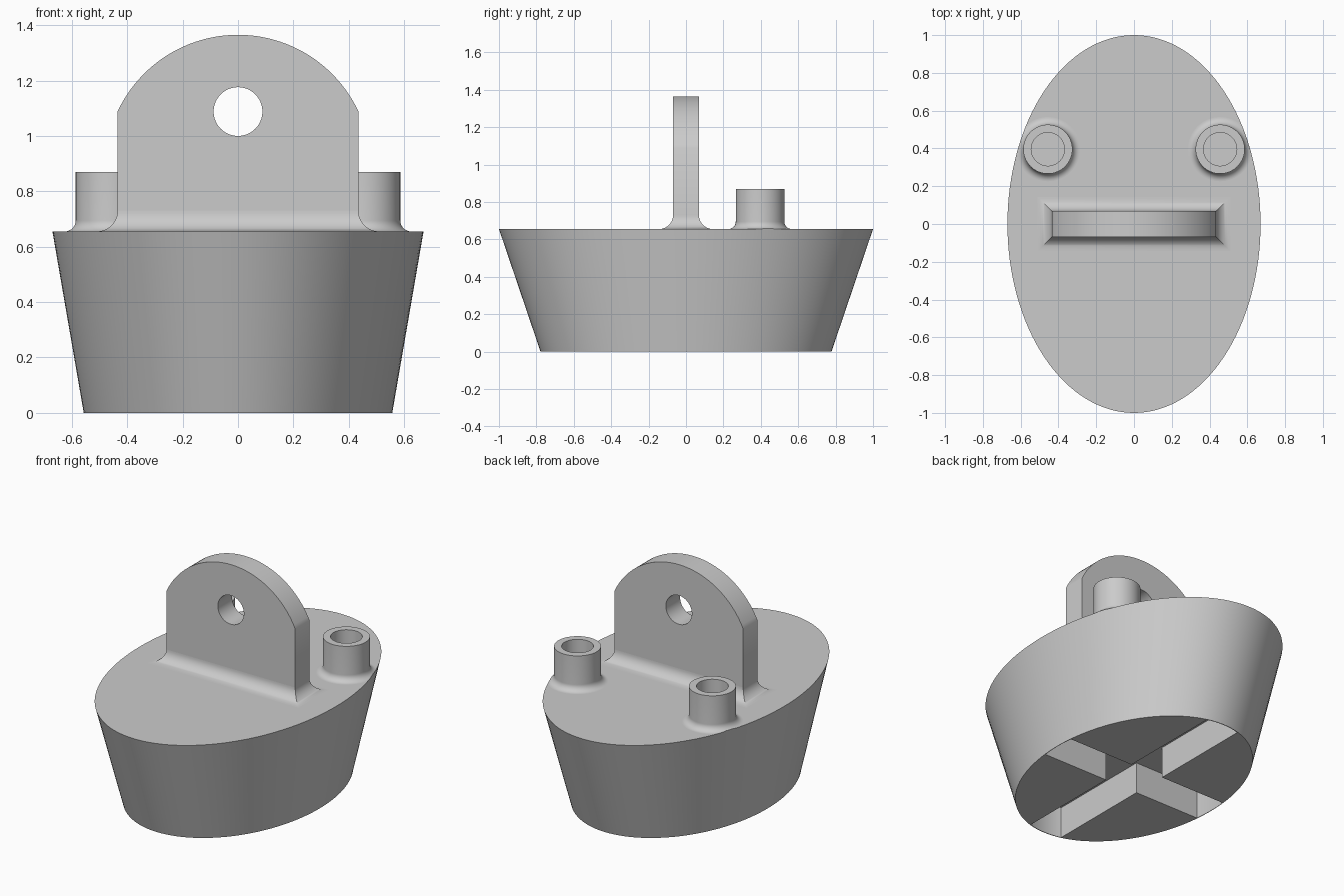
import bpy, bmesh, math
from math import cos, sin, pi, radians

default = bpy.data.objects.get("Cube")
if default:
    bpy.data.objects.remove(default, do_unlink=True)

grey = bpy.data.materials.new("plain grey")
grey.use_nodes = True
grey.diffuse_color = (0.6, 0.6, 0.6, 1)
grey.node_tree.nodes["Principled BSDF"].inputs["Base Color"].default_value = (0.6, 0.6, 0.6, 1)

DECK = 0.655                    # height of the flat deck
TOP_RX, TOP_RY = 0.67, 1.0      # deck ellipse
FOOT_RX, FOOT_RY = 0.557, 0.778  # underside ellipse


def ellipse(rx, ry, z, n=128, cx=0, cy=0):
    return [(cx + rx * cos(2 * pi * i / n), cy + ry * sin(2 * pi * i / n), z) for i in range(n)]


def rectangle(hx, hy, z):
    return [(hx, hy, z), (-hx, hy, z), (-hx, -hy, z), (hx, -hy, z)]


def loft(name, rings):
    """Skin a stack of equal rings and cap both ends."""
    bm = bmesh.new()
    loops = [[bm.verts.new(p) for p in ring] for ring in rings]
    n = len(loops[0])
    for a, b in zip(loops, loops[1:]):
        for i in range(n):
            j = (i + 1) % n
            bm.faces.new((a[i], a[j], b[j], b[i]))
    bm.faces.new(loops[0][::-1])
    bm.faces.new(loops[-1])
    bmesh.ops.recalc_face_normals(bm, faces=bm.faces)
    mesh = bpy.data.meshes.new(name)
    bm.to_mesh(mesh)
    bm.free()
    mesh.materials.append(grey)
    obj = bpy.data.objects.new(name, mesh)
    bpy.context.collection.objects.link(obj)
    return obj


def activate(obj):
    bpy.ops.object.select_all(action='DESELECT')
    obj.select_set(True)
    bpy.context.view_layer.objects.active = obj


def boolean(obj, other, operation='DIFFERENCE'):
    """Apply a boolean and discard the helper."""
    activate(obj)
    mod = obj.modifiers.new("cut", 'BOOLEAN')
    mod.object, mod.operation, mod.solver = other, operation, 'EXACT'
    bpy.ops.object.modifier_apply(modifier=mod.name)
    bpy.data.objects.remove(other, do_unlink=True)


def smooth(obj):
    activate(obj)
    bpy.ops.object.shade_smooth_by_angle(angle=radians(30))


def fillet(radius, steps=12):
    """Offsets and heights of a concave quarter round, from the deck upward."""
    for k in range(steps + 1):
        t = pi / 2 * k / steps
        yield radius * (1 - sin(t)), DECK + radius * (1 - cos(t))


# Tapered oval base
base = loft("base", [ellipse(FOOT_RX, FOOT_RY, 0), ellipse(TOP_RX, TOP_RY, DECK)])

# Crossed grooves in the underside, ending in upright walls
SLOT, DEPTH = 0.11, 0.19
for hx, hy in ((SLOT, 1.2), (1.2, SLOT)):
    groove = loft("groove_cutter", [rectangle(hx, hy, -0.2), rectangle(hx, hy, DEPTH)])
    limit = loft("groove_limit", [ellipse(FOOT_RX * 0.995, FOOT_RY * 0.995, z) for z in (-0.1, 0.4)])
    boolean(groove, limit, 'INTERSECT')
    boolean(base, groove)
smooth(base)

# Upright lug with an arched top and a pin hole
HALF_W, HALF_T, SHOULDER, PEAK = 0.435, 0.069, 1.088, 1.365
rise = PEAK - SHOULDER
arc_r = (HALF_W ** 2 + rise ** 2) / (2 * rise)
half_angle = math.asin(HALF_W / arc_r)
outline = [(-HALF_W, DECK - 0.02), (HALF_W, DECK - 0.02)]
for k in range(49):
    a = half_angle * (1 - 2 * k / 48)
    outline.append((arc_r * sin(a), PEAK - arc_r + arc_r * cos(a)))
lug = loft("lug", [[(x, y, z) for x, z in outline] for y in (-HALF_T, HALF_T)])
pin = loft("pin_hole_cutter", [[(x, y, SHOULDER + z) for x, z, _ in ellipse(0.088, 0.088, 0, 64)]
                               for y in (-0.3, 0.3)])
boolean(lug, pin)
smooth(lug)

# Mitred fillet around the foot of the lug
smooth(loft("lug_fillet", [rectangle(HALF_W + d, HALF_T + d, z) for d, z in fillet(0.075)]))


def keep_on_deck(p):
    """Pull a point back inside the deck rim."""
    k = math.hypot(p[0] / TOP_RX, p[1] / TOP_RY)
    return (p[0] / k, p[1] / k, p[2]) if k > 1 else p


# Two hollow posts with rounded feet
POST_R, BORE_R, POST_TOP = 0.13, 0.088, 0.87
for side, sign in (("left", 1), ("right", -1)):
    cx, cy = 0.456 * sign, 0.396
    profile = [(POST_R + d, z) for d, z in fillet(0.04)]
    profile += [(POST_R, POST_TOP), (BORE_R, POST_TOP), (BORE_R, DECK + 0.005)]
    rings = [[keep_on_deck(p) for p in ellipse(r, r, z, 64, cx, cy)] for r, z in profile]
    smooth(loft(side + "_post", rings))
